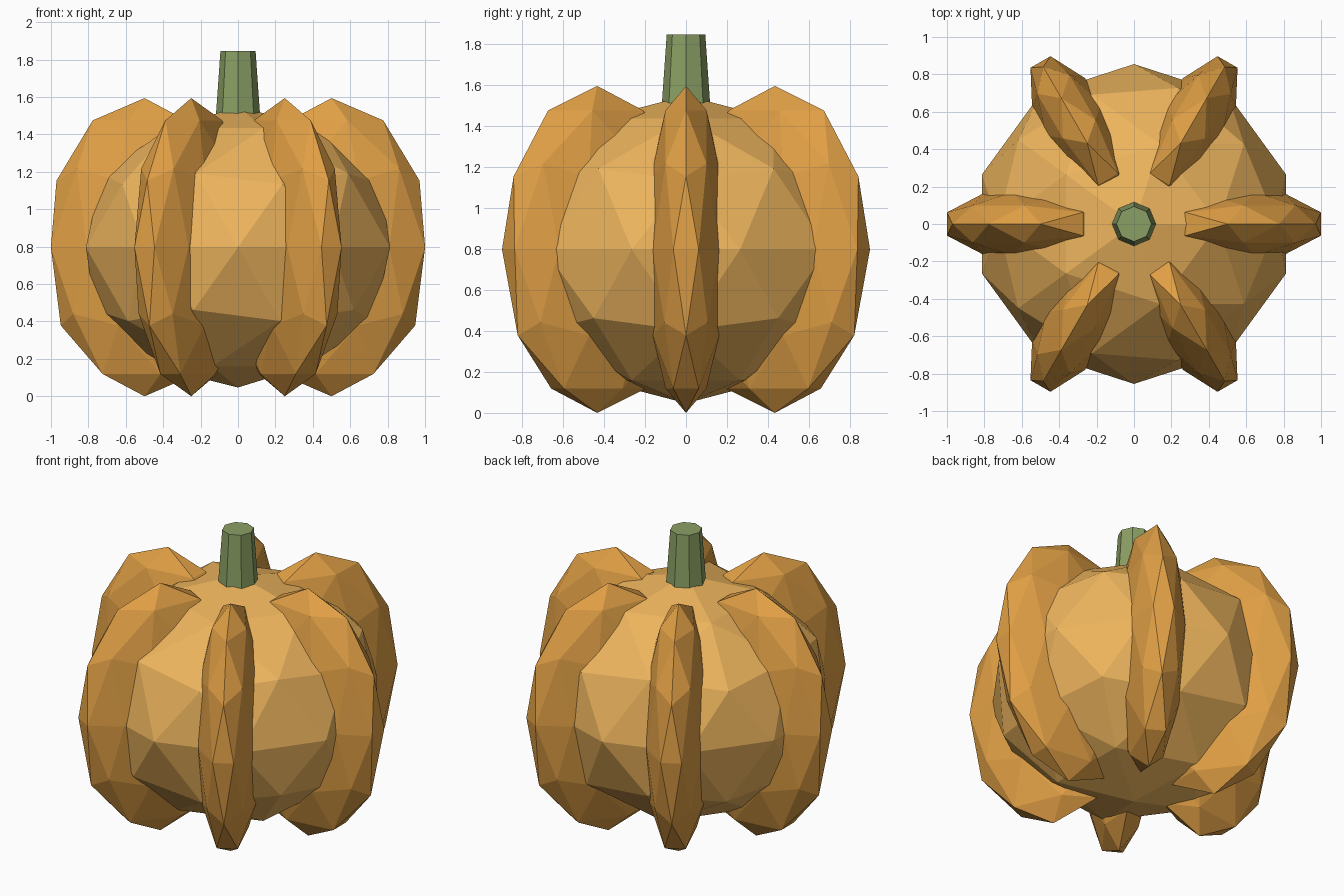
import bpy
from math import radians, cos, sin

if "Cube" in bpy.data.objects:
    bpy.data.objects.remove(bpy.data.objects["Cube"])

MID = 0.797  # height of the widest point


def material(name, rgb):
    m = bpy.data.materials.new(name)
    m.diffuse_color = (*rgb, 1)
    m.use_nodes = True
    m.node_tree.nodes["Principled BSDF"].inputs["Base Color"].default_value = m.diffuse_color
    return m


def ball(name, loc, scale, mat, turn=0.0):
    """Low-poly faceted ball, stretched and turned about z."""
    bpy.ops.mesh.primitive_ico_sphere_add(subdivisions=2, radius=1,
                                          location=loc, rotation=(0, 0, turn))
    ob = bpy.context.object
    ob.name = name
    ob.scale = scale
    ob.data.materials.append(mat)
    return ob


core_mat = material("light orange", (0.85, 0.46, 0.11))
rib_mat = material("orange", (0.75, 0.35, 0.06))
stem_mat = material("green", (0.26, 0.35, 0.13))

# Inner body
ball("body", (0, 0, MID), (0.855, 0.855, 0.75), core_mat)

# Six bulging ribs around the body
for i in range(6):
    a = radians(60 * i)
    ball(f"rib_{i + 1}", (0.5 * cos(a), 0.5 * sin(a), MID),
         (0.526, 0.2, MID), rib_mat, a)

# Tapered eight-sided stem
BASE, TOP = 1.445, 1.845
bpy.ops.mesh.primitive_cone_add(vertices=8, radius1=0.122, radius2=0.094,
                                depth=TOP - BASE, location=(0, 0, (BASE + TOP) / 2))
stem = bpy.context.object
stem.name = "stem"
stem.data.materials.append(stem_mat)
